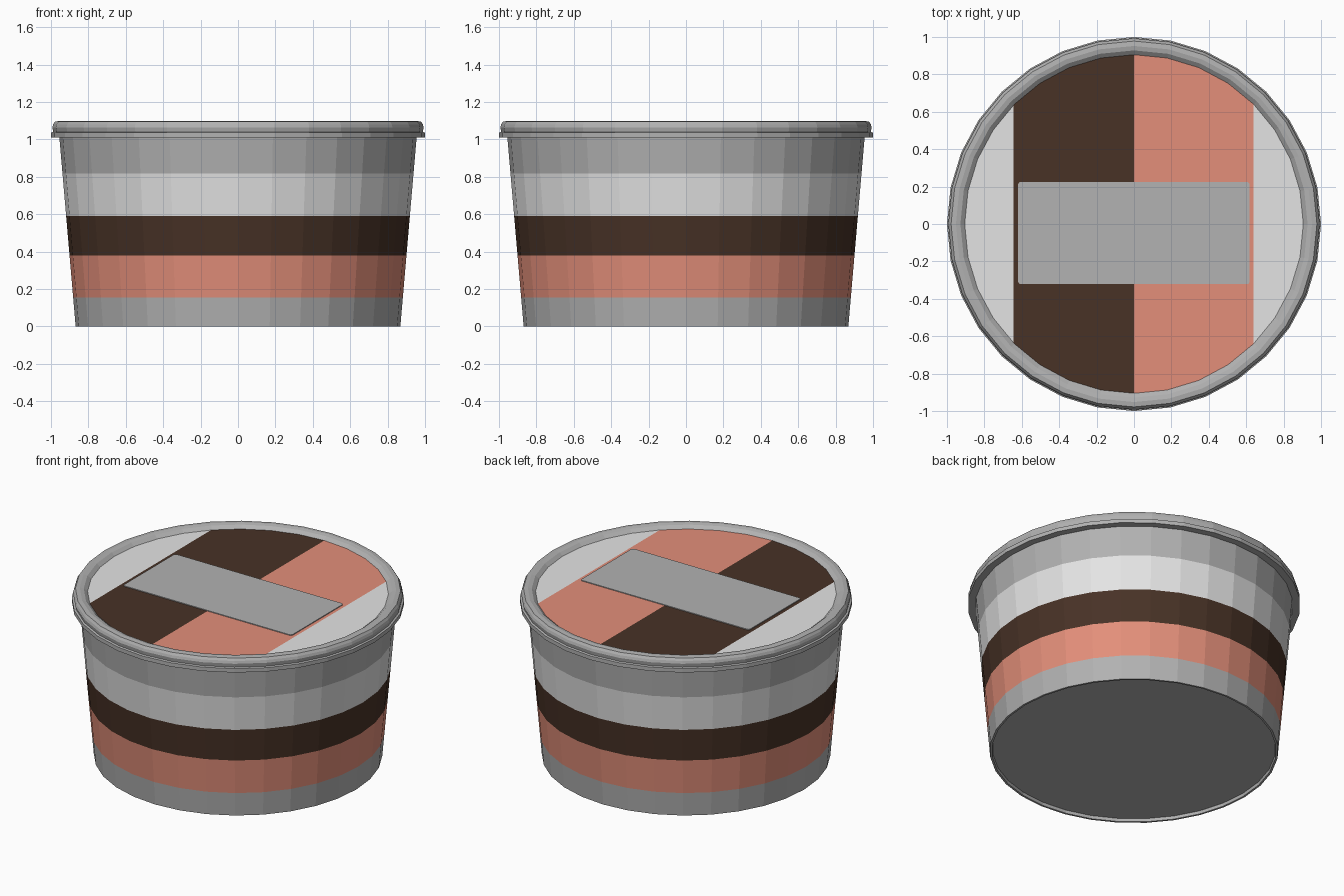
import bpy, bmesh, math

if "Cube" in bpy.data.objects:
    bpy.data.objects.remove(bpy.data.objects["Cube"])

SIDES = 32


def material(name, rgb):
    lin = [((c / 255 + 0.055) / 1.055) ** 2.4 for c in rgb]
    m = bpy.data.materials.new(name)
    m.diffuse_color = (*lin, 1)
    m.use_nodes = True
    m.node_tree.nodes["Principled BSDF"].inputs["Base Color"].default_value = m.diffuse_color
    return m


grey = material("grey plastic", (178, 178, 178))
cream = material("pale vanilla", (228, 228, 228))
brown = material("dark chocolate", (72, 50, 38))
pink = material("strawberry pink", (227, 143, 122))


def finish(name, bm, mats):
    me = bpy.data.meshes.new(name)
    bm.to_mesh(me)
    bm.free()
    for m in mats:
        me.materials.append(m)
    ob = bpy.data.objects.new(name, me)
    bpy.context.collection.objects.link(ob)
    return ob


def ring(bm, r, z):
    return [bm.verts.new((r * math.cos(2 * math.pi * i / SIDES),
                          r * math.sin(2 * math.pi * i / SIDES), z)) for i in range(SIDES)]


def lathe(bm, profile, slots=None):
    """Revolve (radius, z) points, listed upward on the outside, into flat-faced rings."""
    rings = [ring(bm, r, z) for r, z in profile]
    for k in range(len(rings) - 1):
        a, b = rings[k], rings[k + 1]
        for i in range(SIDES):
            j = (i + 1) % SIDES
            f = bm.faces.new((a[i], a[j], b[j], b[i]))
            f.material_index = slots[k] if slots else 0
    return rings


# Tapered cup with coloured bands and a slightly recessed base
def wall(z):
    return (0.868 + 0.087 * z / 1.01, z)


bm = bmesh.new()
rings = lathe(bm, [(0.852, 0.02), (0.855, 0.0)] + [wall(z) for z in (0, 0.155, 0.38, 0.592, 0.817, 1.02)],
              [0, 0, 0, 3, 2, 1, 0])
bm.faces.new(rings[0][::-1])
finish("cup", bm, [grey, cream, brown, pink])

# Stepped lid rim
bm = bmesh.new()
lathe(bm, [(0.94, 1.01), (1.0, 1.01), (1.0, 1.036), (0.988, 1.04), (0.993, 1.065),
           (0.988, 1.081), (0.978, 1.096), (0.952, 1.099), (0.928, 1.094), (0.905, 1.075)])
finish("lid_rim", bm, [grey])

# Striped lid panel, cut into four colours
bm = bmesh.new()
bm.faces.new(ring(bm, 0.906, 1.075))
cuts = (-0.643, 0.0, 0.64)
for x in cuts:
    bmesh.ops.bisect_plane(bm, geom=bm.verts[:] + bm.edges[:] + bm.faces[:],
                           plane_co=(x, 0, 0), plane_no=(1, 0, 0))
for f in bm.faces:
    f.material_index = (0, 1, 2, 0)[sum(f.calc_center_median().x > x for x in cuts)]
finish("lid_panel", bm, [cream, brown, pink])

# Plain label plate with slightly rounded corners
bm = bmesh.new()
r, pts = 0.015, []
for cx, cy, start in ((0.603, 0.21, 0), (-0.605, 0.21, 90), (-0.605, -0.307, 180), (0.603, -0.307, 270)):
    for step in range(4):
        a = math.radians(start + 30 * step)
        pts.append(bm.verts.new((cx + r * math.cos(a), cy + r * math.sin(a), 1.0755)))
base = bm.faces.new(pts)
top = bmesh.ops.extrude_face_region(bm, geom=[base])["geom"]
bmesh.ops.translate(bm, vec=(0, 0, 0.005), verts=[v for v in top if isinstance(v, bmesh.types.BMVert)])
bmesh.ops.recalc_face_normals(bm, faces=bm.faces[:])
finish("label_plate", bm, [grey])
